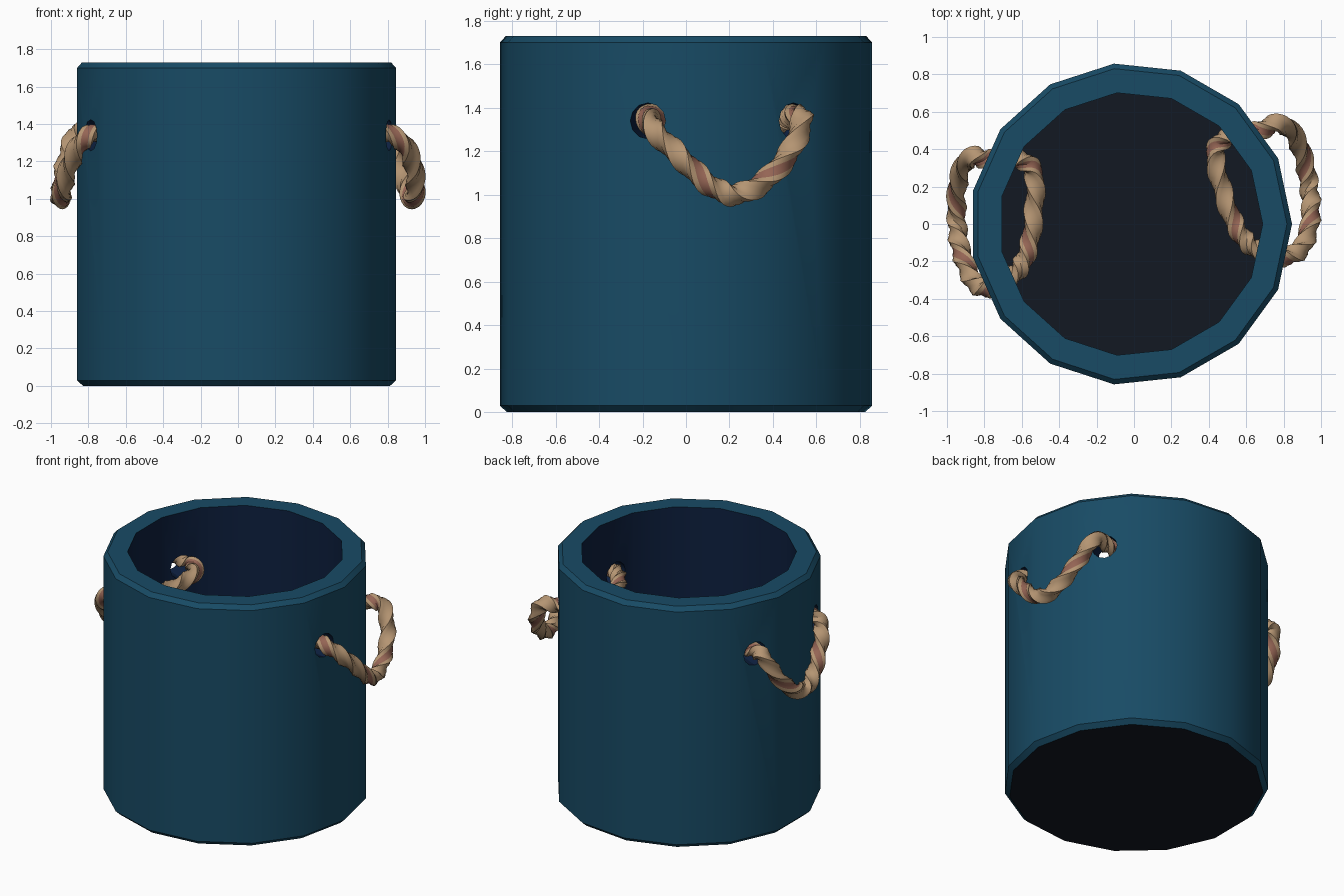
import bpy, bmesh
from math import sin, cos, pi, radians
from mathutils import Vector, Matrix

if "Cube" in bpy.data.objects:
    bpy.data.objects.remove(bpy.data.objects["Cube"])

CX = -0.017      # the 15-sided body sits slightly left so the bounds are centred
SIDES = 15


def material(name, rgb):
    m = bpy.data.materials.new(name)
    m.diffuse_color = (*rgb, 1)
    m.use_nodes = True
    m.node_tree.nodes["Principled BSDF"].inputs["Base Color"].default_value = m.diffuse_color
    return m


BLUE = material("blue_paint", (0.009, 0.07, 0.13))
NAVY = material("navy_inside", (0.004, 0.014, 0.05))
DARK = material("dark_floor", (0.006, 0.009, 0.016))
TAN = material("rope_tan", (0.46, 0.30, 0.17))
PINK = material("rope_pink", (0.30, 0.13, 0.09))


def finish(name, bm, mats):
    bmesh.ops.recalc_face_normals(bm, faces=bm.faces)
    me = bpy.data.meshes.new(name)
    bm.to_mesh(me)
    bm.free()
    for m in mats:
        me.materials.append(m)
    ob = bpy.data.objects.new(name, me)
    bpy.context.collection.objects.link(ob)
    return ob


def activate(ob):
    bpy.ops.object.select_all(action='DESELECT')
    ob.select_set(True)
    bpy.context.view_layer.objects.active = ob


# Bucket: lathed profile (radius, height), material index per band
profile = [(0.83, 0), (0.862, 0.03), (0.862, 1.70), (0.835, 1.73),
           (0.705, 1.73), (0.705, 0.10)]
band_mat = [0, 0, 0, 0, 1]
bm = bmesh.new()
rings = []
for r, z in profile:
    rings.append([bm.verts.new((CX + r * cos(2 * pi * i / SIDES),
                                r * sin(2 * pi * i / SIDES), z))
                  for i in range(SIDES)])
for k, mat in enumerate(band_mat):
    for i in range(SIDES):
        j = (i + 1) % SIDES
        f = bm.faces.new((rings[k][i], rings[k][j], rings[k + 1][j], rings[k + 1][i]))
        f.material_index = mat
for cap in (rings[0], rings[-1]):
    bm.faces.new(cap).material_index = 2
bucket = finish("bucket", bm, [BLUE, NAVY, DARK])

# Rope holes: radial cylinders cut through the wall
bm = bmesh.new()
for deg in (36, -12, 156, 204):
    a = radians(deg)
    place = (Matrix.Translation((CX + 0.77 * cos(a), 0.77 * sin(a), 1.34))
             @ Matrix.Rotation(a, 4, 'Z') @ Matrix.Rotation(pi / 2, 4, 'Y'))
    bmesh.ops.create_cone(bm, cap_ends=True, segments=12, radius1=0.083,
                          radius2=0.083, depth=0.4, matrix=place)
cutter = finish("hole_cutter", bm, [NAVY])
cutter.hide_render = True
activate(bucket)
mod = bucket.modifiers.new("holes", 'BOOLEAN')
mod.operation = 'DIFFERENCE'
mod.solver = 'EXACT'
mod.material_mode = 'TRANSFER'
mod.object = cutter
bpy.ops.object.modifier_apply(modifier=mod.name)
bpy.data.objects.remove(cutter)
bpy.ops.object.shade_smooth_by_angle(angle=radians(30))

# Rope loop path: (distance from axis, sideways, height)
loop = [(0.77, 0.345, 1.36), (0.85, 0.36, 1.345), (0.905, 0.29, 1.20),
        (0.93, 0.16, 1.06), (0.93, 0.02, 1.00), (0.92, -0.10, 1.05),
        (0.885, -0.22, 1.17), (0.83, -0.325, 1.29), (0.75, -0.34, 1.355),
        (0.64, -0.28, 1.36), (0.585, -0.22, 1.35), (0.54, -0.10, 1.33),
        (0.515, 0.10, 1.32), (0.52, 0.28, 1.33), (0.60, 0.35, 1.35),
        (0.68, 0.345, 1.36)]


def smooth_loop(pts, steps):
    out, n = [], len(pts)
    for i in range(n):
        a, b, c, d = (pts[(i + k) % n] for k in (-1, 0, 1, 2))
        for s in range(steps):
            t = s / steps
            out.append(0.5 * (2 * b + (c - a) * t + (2 * a - 5 * b + 4 * c - d) * t * t
                              + (3 * b - a - 3 * c + d) * t ** 3))
    return out


def rope(name, angle, mirror, bulge):
    # Twisted three-strand section swept round the closed loop
    pts = [Vector((d + bulge * max(0, min(1, (d - 0.77) / 0.1)), t, z)) for d, t, z in loop]
    path = smooth_loop(pts, 9)
    n, m, turns = len(path), 12, 6
    centre = sum(path, Vector()) / n
    place = (Matrix.Translation((CX, 0, 0)) @ Matrix.Rotation(angle, 4, 'Z')
             @ Matrix.Diagonal((mirror, 1, 1, 1)))
    bm = bmesh.new()
    rings = []
    for i, p in enumerate(path):
        tan = (path[(i + 1) % n] - path[i - 1]).normalized()
        out = p - centre
        out = (out - tan * out.dot(tan)).normalized()
        side = tan.cross(out)
        ring = []
        for k in range(m):
            a = 2 * pi * k / m
            r = 0.048 + 0.009 * cos(3 * a)
            w = a + 2 * pi * turns * i / n
            ring.append(bm.verts.new(place @ (p + r * (out * cos(w) + side * sin(w)))))
        rings.append(ring)
    for i in range(n):
        r0, r1 = rings[i], rings[(i + 1) % n]
        for k in range(m):
            f = bm.faces.new((r0[k], r0[(k + 1) % m], r1[(k + 1) % m], r1[k]))
            f.material_index = 1 if k in (1, 2) else 0
    ob = finish(name, bm, [TAN, PINK])
    activate(ob)
    bpy.ops.object.shade_smooth_by_angle(angle=radians(40))


rope("left_rope_handle", 0, -1, 0.0)
rope("right_rope_handle", radians(12), 1, 0.045)
